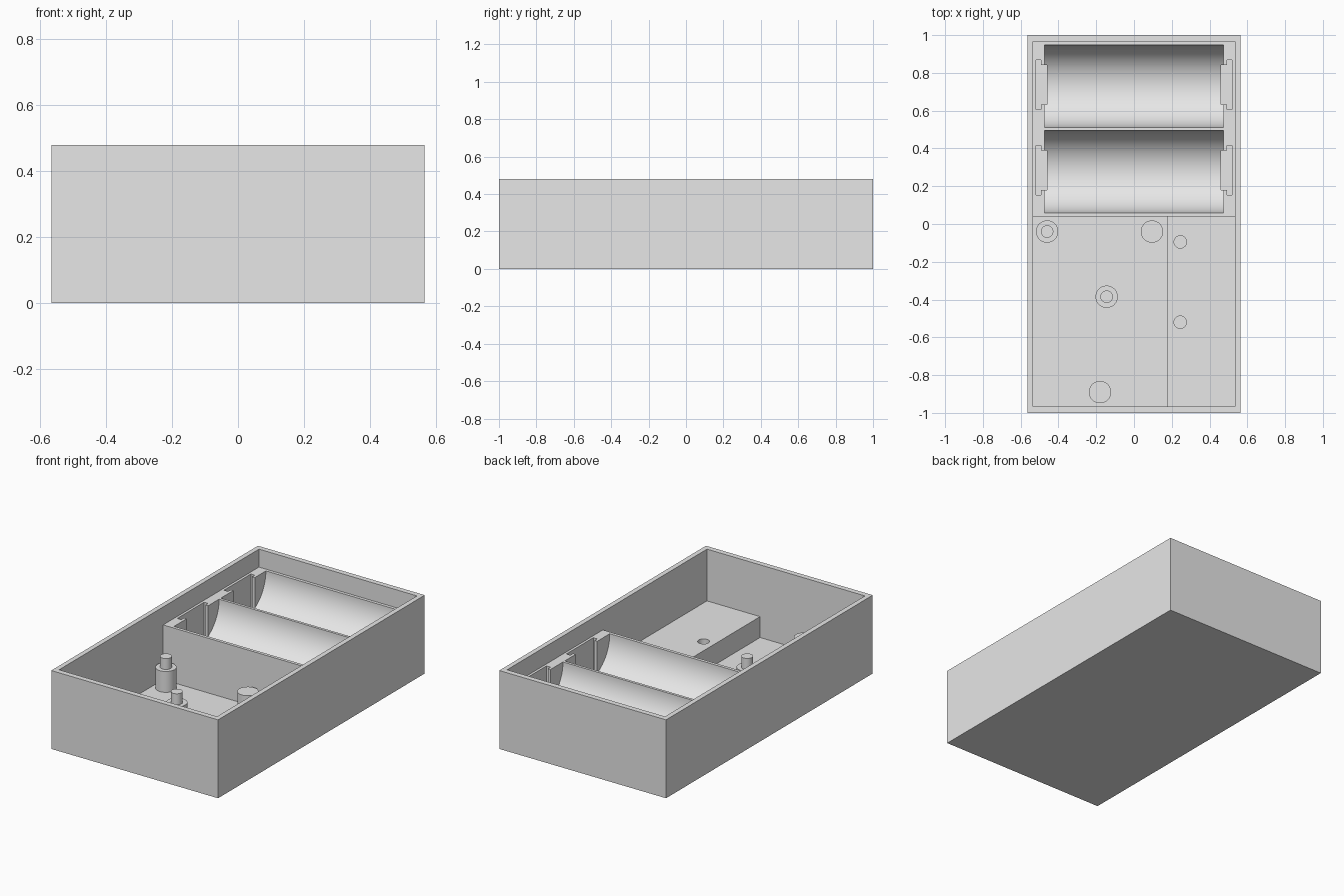
import bpy
import math
from mathutils import Matrix
import bmesh

cube = bpy.data.objects.get("Cube")
if cube:
    bpy.data.objects.remove(cube, do_unlink=True)

grey = bpy.data.materials.new("plain grey plastic")
grey.use_nodes = True
grey.diffuse_color = (0.8, 0.8, 0.8, 1)
grey.node_tree.nodes["Principled BSDF"].inputs["Base Color"].default_value = (0.8, 0.8, 0.8, 1)

HX, HY, TOP = 0.565, 1.0, 0.48      # outer half sizes and height
IX, IY, FLOOR = 0.535, 0.967, 0.035  # cavity half sizes and floor level
HOLDER_Y, HOLDER_Z = 0.04, 0.37      # front face and top of the battery holder
LEDGE_X, LEDGE_Z = 0.175, 0.163      # inner face and top of the ledge
BITE = 0.01                          # overlap that seats parts in the case


def finish(name, bm):
    mesh = bpy.data.meshes.new(name)
    bm.to_mesh(mesh)
    bm.free()
    mesh.materials.append(grey)
    obj = bpy.data.objects.new(name, mesh)
    bpy.context.collection.objects.link(obj)
    return obj


def box(name, x, y, z):
    """Box from (min, max) pairs."""
    bm = bmesh.new()
    bmesh.ops.create_cube(bm, size=1)
    for v in bm.verts:
        v.co = [pair[0] if c < 0 else pair[1] for c, pair in zip(v.co, (x, y, z))]
    return finish(name, bm)


def rod(name, centre, radius, length, along_x=False, sides=48):
    bm = bmesh.new()
    turn = Matrix.Rotation(math.pi / 2, 4, "Y") if along_x else Matrix()
    bmesh.ops.create_cone(bm, cap_ends=True, segments=sides, radius1=radius,
                          radius2=radius, depth=length,
                          matrix=Matrix.Translation(centre) @ turn)
    return finish(name, bm)


def upright(name, x, y, z0, z1, radius):
    return rod(name, (x, y, (z0 + z1) / 2), radius, z1 - z0)


def carve(obj, cutters):
    """Subtract each cutter, then discard it."""
    for cutter in cutters:
        mod = obj.modifiers.new("cut", "BOOLEAN")
        mod.operation = "DIFFERENCE"
        mod.solver = "EXACT"
        mod.object = cutter
        bpy.ops.object.select_all(action="DESELECT")
        bpy.context.view_layer.objects.active = obj
        obj.select_set(True)
        bpy.ops.object.modifier_apply(modifier=mod.name)
        bpy.data.objects.remove(cutter, do_unlink=True)


def smooth(obj):
    bpy.ops.object.select_all(action="DESELECT")
    bpy.context.view_layer.objects.active = obj
    obj.select_set(True)
    bpy.ops.object.shade_smooth_by_angle(angle=math.radians(30))


# Open case
case = box("case", (-HX, HX), (-HY, HY), (0, TOP))
carve(case, [box("cavity", (-IX, IX), (-IY, IY), (FLOOR, TOP + 0.1))])

# Battery holder with two round cradles and contact slots at each end
holder = box("battery_holder", (-IX - BITE, IX + BITE), (HOLDER_Y, IY + BITE),
             (FLOOR - BITE, HOLDER_Z))
cutters = []
for y in (0.2775, 0.7225 + 0.0075):
    cutters.append(rod("cradle", (0, y, HOLDER_Z), 0.218, 0.95, True, 96))
    for side in (-1, 1):
        slot_x = sorted((side * 0.493, side * 0.52))
        gap_x = sorted((side * 0.46, side * 0.50))
        mid = y + 0.007
        cutters.append(box("slot", slot_x, (mid - 0.13, mid + 0.13), (0.12, TOP)))
        cutters.append(box("gap", gap_x, (mid - 0.104, mid + 0.104), (0.12, TOP)))
carve(holder, cutters)
smooth(holder)

# Ledge with two screw holes
ledge = box("ledge", (LEDGE_X, IX + BITE), (-IY - BITE, HOLDER_Y + BITE),
            (FLOOR - BITE, LEDGE_Z))
carve(ledge, [upright("screw_hole", 0.245, y, FLOOR, TOP, 0.033) for y in (-0.095, -0.52)])
smooth(ledge)

# Support posts, two of them with locating pins
posts = {"rear_right": (-0.46, -0.04, True), "rear_left": (0.095, -0.04, False),
         "middle": (-0.145, -0.385, True), "front": (-0.18, -0.89, False)}
for label, (x, y, pinned) in posts.items():
    smooth(upright(label + "_post", x, y, FLOOR - BITE, LEDGE_Z, 0.059))
    if pinned:
        smooth(upright(label + "_pin", x, y, LEDGE_Z - BITE, 0.23, 0.033))
